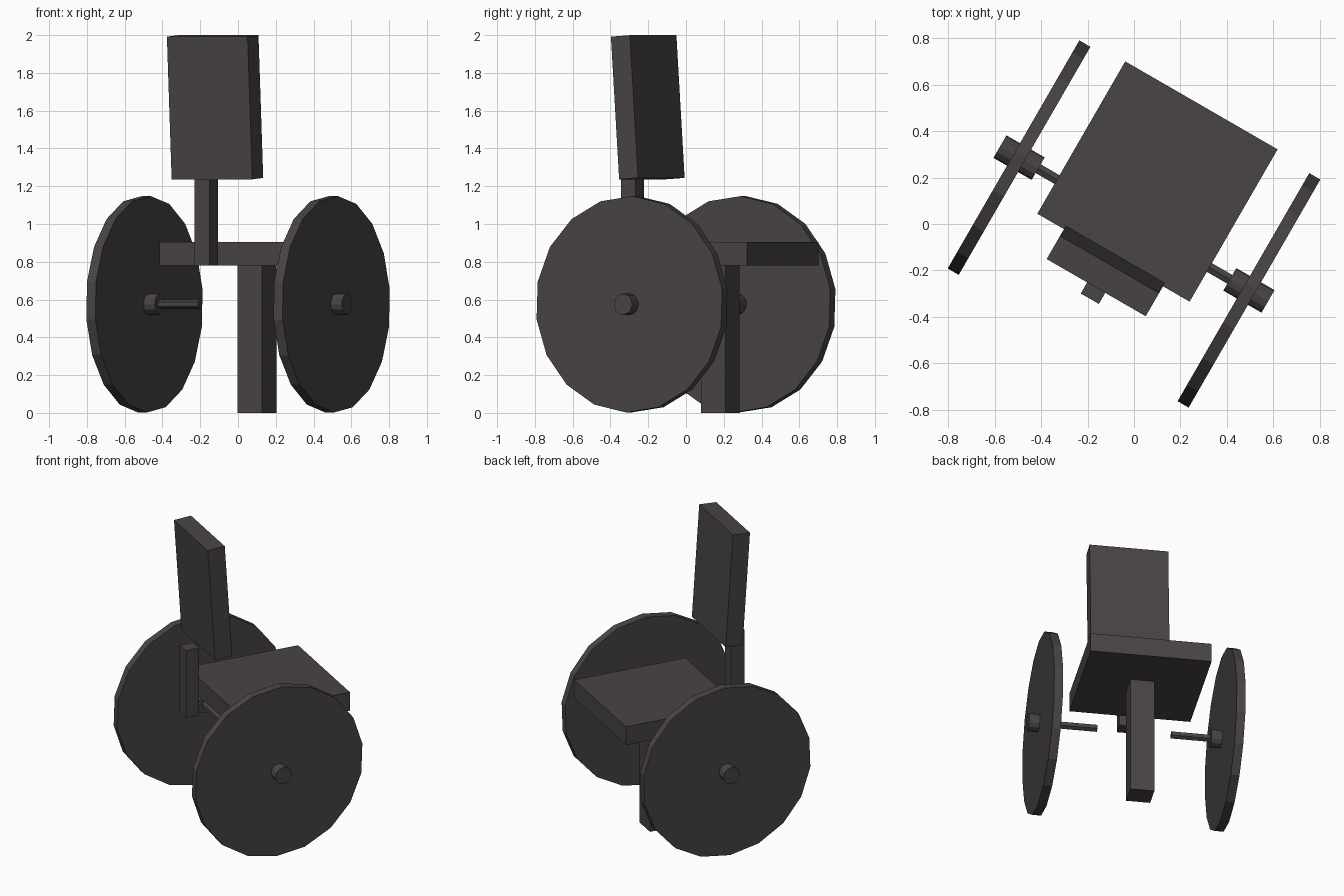
import bpy
import math
from mathutils import Matrix

cube = bpy.data.objects.get("Cube")
if cube:
    bpy.data.objects.remove(cube, do_unlink=True)

# The whole chair is turned about z; parts are placed in its own frame
TURN = Matrix.Rotation(math.radians(-30), 4, 'Z')

charcoal = bpy.data.materials.new("charcoal")
charcoal.use_nodes = True
COLOUR = (0.065, 0.058, 0.056, 1)
charcoal.diffuse_color = COLOUR
charcoal.node_tree.nodes["Principled BSDF"].inputs["Base Color"].default_value = COLOUR


def finish(name, local):
    ob = bpy.context.object
    ob.name = name
    ob.matrix_world = TURN @ local
    ob.data.materials.append(charcoal)


def box(name, centre, size, tilt=0):
    bpy.ops.mesh.primitive_cube_add(size=1)
    finish(name, Matrix.Translation(centre)
           @ Matrix.Rotation(math.radians(tilt), 4, 'X')
           @ Matrix.Diagonal((*size, 1)))


def disc(name, x, radius, length, sides, spin=0):
    # Cylinder lying along the axle direction
    bpy.ops.mesh.primitive_cylinder_add(vertices=sides, radius=radius, depth=length)
    finish(name, Matrix.Translation((x, 0, AXLE_Z))
           @ Matrix.Rotation(math.radians(90), 4, 'Y')
           @ Matrix.Rotation(math.radians(spin), 4, 'Z'))


AXLE_Z = 0.575

# Seat, supporting leg and backrest
box("seat", (-0.004, 0.209, 0.842), (0.758, 0.758, 0.125))
box("leg", (-0.003, 0.207, 0.39), (0.15, 0.15, 0.78))
box("back_post", (-0.004, -0.329, 1.008), (0.09, 0.09, 0.457))
box("backrest", (-0.004, -0.236, 1.618), (0.493, 0.116, 0.757), tilt=3.8)

# Wheels, hubs and axle stubs
for side, label in ((-1, "right"), (1, "left")):
    disc(label + "_wheel", side * 0.572, 0.573, 0.055, 18, spin=8)
    disc(label + "_hub", side * 0.572, 0.056, 0.19, 12)
    disc(label + "_axle", side * 0.368, 0.025, 0.27, 6, spin=30)
